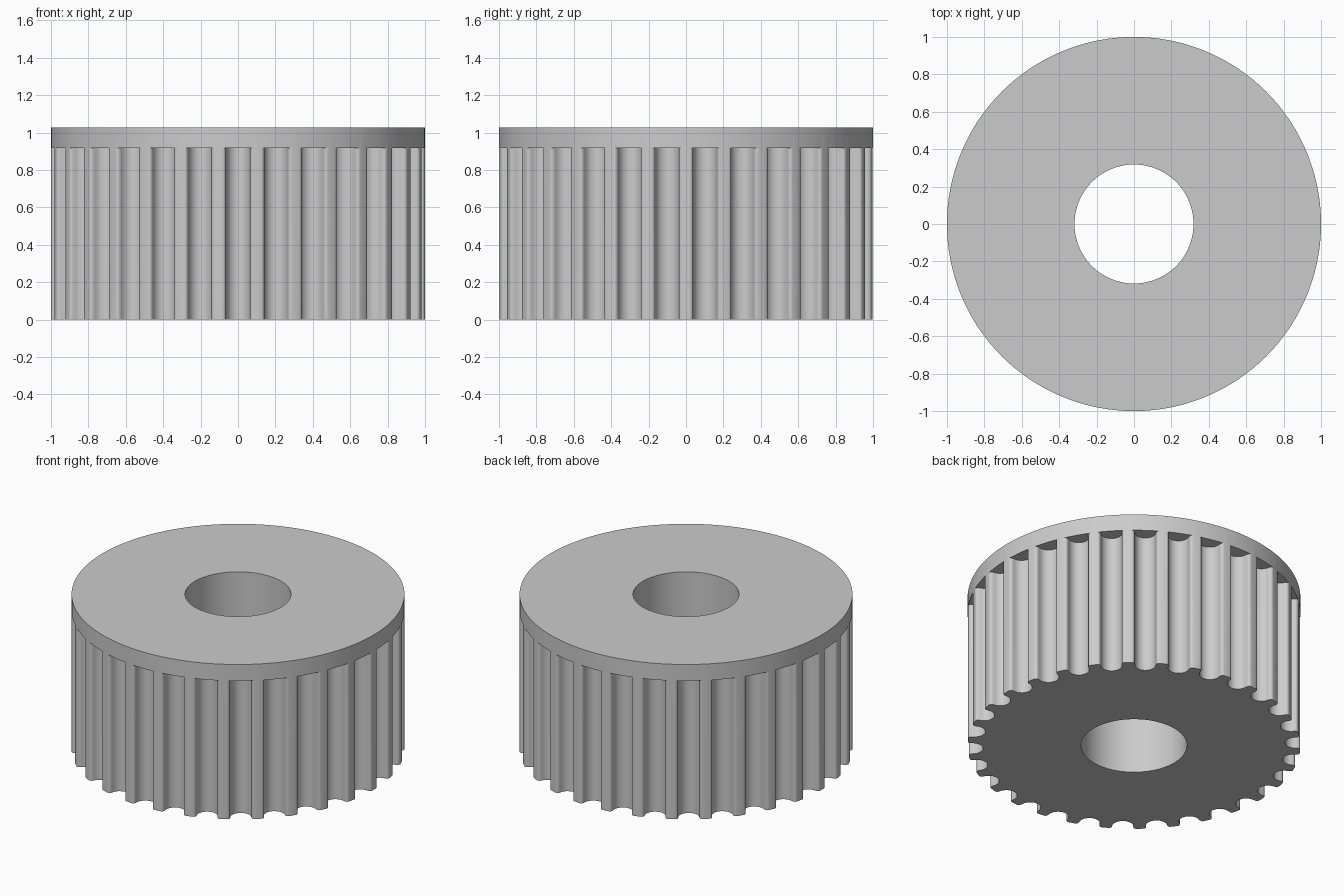
import bpy
import bmesh
from math import sin, cos, pi, sqrt, hypot, atan2, radians

if "Cube" in bpy.data.objects:
    bpy.data.objects.remove(bpy.data.objects["Cube"], do_unlink=True)

TEETH = 30
BORE = 0.318
FLANGE_Z, TOP_Z = 0.918, 1.027
HALF_MOUTH = 0.083        # half width of a groove at the rim
LIP = 0.0185              # rounded lip of a groove
ROOT = 0.0635             # round bottom of a groove
DEPTH = 0.0886

# One colour for the whole part
grey = bpy.data.materials.new("light_grey")
grey.use_nodes = True
colour = (0.6, 0.6, 0.6, 1)
grey.diffuse_color = colour
grey.node_tree.nodes["Principled BSDF"].inputs["Base Color"].default_value = colour


def groove_profile():
    """Groove section as (sideways, depth) points, from one lip to the other."""
    lip = [(-HALF_MOUTH + LIP * sin(a), LIP - LIP * cos(a))
           for a in (i * pi / 10 for i in range(5))]
    root = [(-ROOT * cos(a), DEPTH - ROOT + ROOT * sin(a))
            for a in (i * pi / 16 for i in range(17))]
    return lip + root + [(-x, d) for x, d in reversed(lip)]


# Polar outline of the toothed rim; each groove is followed by a land
mouth_radius = sqrt(1 - HALF_MOUTH ** 2)
pitch = 2 * pi / TEETH
outline = []
for tooth in range(TEETH):
    centre = tooth * pitch - pi / 2
    for x, d in groove_profile():
        y = mouth_radius - d
        outline.append((centre + atan2(x, y), hypot(x, y)))
    outline.append((centre + pitch / 2, 1.0))

bm = bmesh.new()


def ring(z, radius=None):
    """Ring at height z, round if a radius is given, otherwise toothed."""
    return [bm.verts.new(((radius or r) * cos(a), (radius or r) * sin(a), z))
            for a, r in outline]


# Bottom, grooves, flange underside, flange rim, top and bore as one closed loft
rings = [ring(0, BORE), ring(0), ring(FLANGE_Z), ring(FLANGE_Z, 1.0),
         ring(TOP_Z, 1.0), ring(TOP_Z, BORE)]
count = len(outline)
for lower, upper in zip(rings, rings[1:] + rings[:1]):
    for i in range(count):
        j = (i + 1) % count
        bm.faces.new((lower[i], lower[j], upper[j], upper[i]))

# Lands run flush into the flange, so merge the doubled points there
bmesh.ops.remove_doubles(bm, verts=bm.verts[:], dist=0.00005)
bmesh.ops.recalc_face_normals(bm, faces=bm.faces[:])

mesh = bpy.data.meshes.new("toothed_pulley")
bm.to_mesh(mesh)
bm.free()
mesh.materials.append(grey)
pulley = bpy.data.objects.new("toothed_pulley", mesh)
bpy.context.collection.objects.link(pulley)

# Smooth curved walls, crisp rims
bpy.ops.object.select_all(action="DESELECT")
pulley.select_set(True)
bpy.context.view_layer.objects.active = pulley
bpy.ops.object.shade_smooth_by_angle(angle=radians(30))
